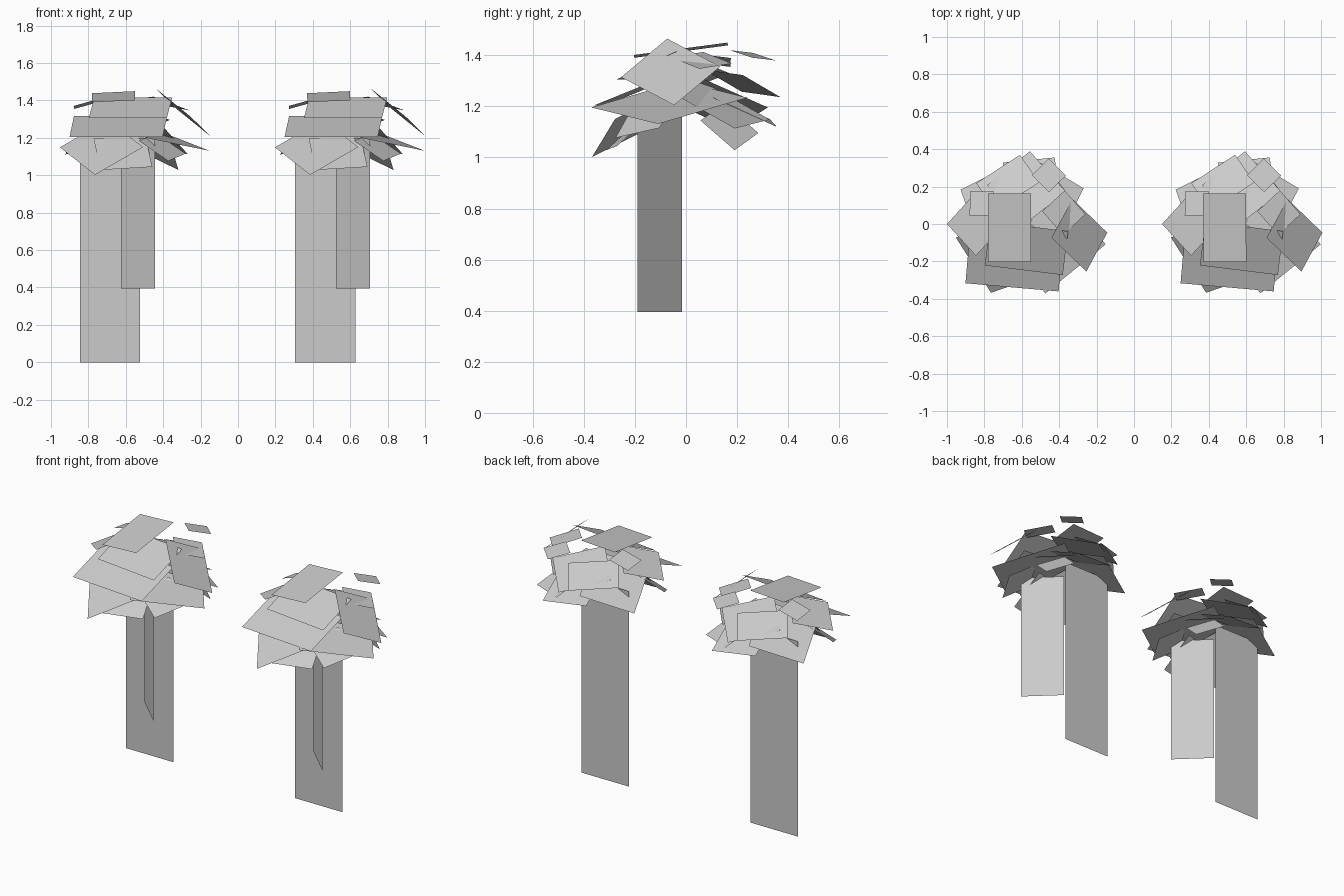
import bpy
import bmesh
from math import radians
from mathutils import Matrix, Vector

cube = bpy.data.objects.get("Cube")
if cube:
    bpy.data.objects.remove(cube, do_unlink=True)

# One plain grey for every card
grey = bpy.data.materials.new("plain_grey")
grey.use_nodes = True
colour = (0.6, 0.6, 0.6, 1.0)
grey.diffuse_color = colour
grey.node_tree.nodes["Principled BSDF"].inputs["Base Color"].default_value = colour


def make_object(name, bm, offset_x):
    """Turn a bmesh into a flat shaded object placed along x."""
    mesh = bpy.data.meshes.new(name)
    bm.to_mesh(mesh)
    bm.free()
    mesh.materials.append(grey)
    obj = bpy.data.objects.new(name, mesh)
    obj.location.x = offset_x
    bpy.context.collection.objects.link(obj)
    return obj


def add_upright_card(bm, start, end, bottom, top):
    """Add a vertical card standing on the line from start to end."""
    corners = [(*start, bottom), (*end, bottom), (*end, top), (*start, top)]
    bm.faces.new([bm.verts.new(corner) for corner in corners])


def add_leaf_card(bm, centre, width, length, facing, tilt, spin):
    """Add a card that slopes down towards its facing direction."""
    turn = (Matrix.Translation(centre)
            @ Matrix.Rotation(radians(facing), 4, "Z")
            @ Matrix.Rotation(radians(tilt), 4, "Y")
            @ Matrix.Rotation(radians(spin), 4, "Z"))
    corners = [(-1, -1), (1, -1), (1, 1), (-1, 1)]
    bm.faces.new([bm.verts.new(turn @ Vector((a * length / 2, b * width / 2, 0)))
                  for a, b in corners])


# Leaf cards: centre, then width, length, facing, tilt and spin
low_leaves = [
    ((-.155, -.175, 1.15), .31, .38, 245, 38, 51),
    ((-.04, -.2, 1.12), .28, .25, 275, 42, 5),
    ((.17, -.16, 1.15), .2, .2, 315, 35, 20),
    ((.13, -.065, 1.215), .45, .42, -18, 16, 56),
    ((.17, .17, 1.12), .18, .18, 35, 48, 30),
    ((.03, .22, 1.19), .28, .27, 82, 25, 15),
]
middle_leaves = [
    ((-.065, -.2, 1.26), .5, .3, 265, 22, 0),
    ((-.27, 0, 1.33), .24, .24, 180, 24, 45),
    ((-.16, .1, 1.22), .32, .35, 148, 28, -35),
    ((0, .19, 1.29), .3, .3, 90, 20, 40),
    ((.12, .12, 1.21), .27, .35, 45, 28, 16),
    ((-.1, .22, 1.29), .28, .2, 114, 26, 10),
    ((.283, -.06, 1.335), .3, .26, 4, 41, 50),
]
top_leaves = [
    ((0, -.13, 1.36), .42, .26, 263, 25, 0),
    ((-.09, -.02, 1.42), .23, .37, 250, 8, 20),
    ((-.24, .11, 1.38), .13, .13, 155, 17, 25),
    ((.12, .26, 1.4), .13, .13, 65, 14, -20),
    ((.2, .06, 1.38), .17, .17, 17, 17, 25),
]

# Two matching trees side by side
for side, offset in (("right", -.575), ("left", .575)):
    trunk = bmesh.new()
    add_upright_card(trunk, (-.27, .12), (.052, .12), 0, 1.2)
    make_object(side + "_trunk_card", trunk, offset)

    branch = bmesh.new()
    add_upright_card(branch, (-.05, -.015), (.132, -.19), .395, 1.2)
    make_object(side + "_branch_card", branch, offset)

    for tier, leaves in (("low", low_leaves), ("middle", middle_leaves),
                         ("top", top_leaves)):
        foliage = bmesh.new()
        for leaf in leaves:
            add_leaf_card(foliage, *leaf)
        make_object(side + "_" + tier + "_leaves", foliage, offset)
